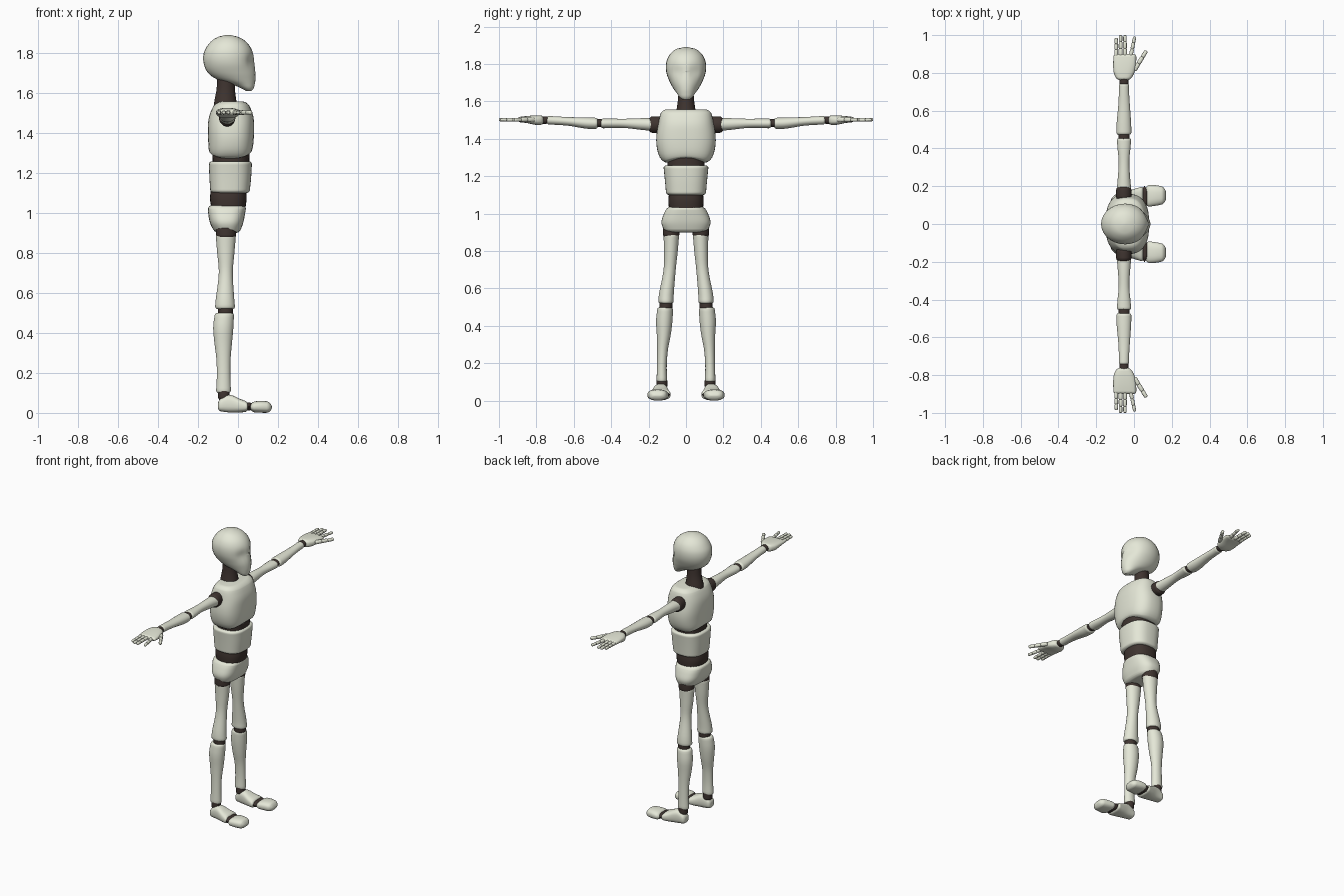
import bpy, bmesh, math
from mathutils import Vector, Matrix


def material(name, rgb):
    m = bpy.data.materials.new(name)
    m.diffuse_color = (*rgb, 1)
    return m


SHELL = material("shell", (0.78, 0.80, 0.68))
JOINT = material("joint", (0.05, 0.035, 0.03))


def sample(rings, t):
    """Smooth interpolation of the ring table at position t."""
    n = len(rings)
    i = 0
    while i < n - 2 and t > rings[i + 1][0]:
        i += 1

    def slope(k, c):
        a, b = rings[max(k - 1, 0)], rings[min(k + 1, n - 1)]
        return (b[c] - a[c]) / (b[0] - a[0])
    p, q = rings[i], rings[i + 1]
    h = q[0] - p[0]
    u = (t - p[0]) / h
    return [(2*u**3 - 3*u*u + 1) * p[c] + (u**3 - 2*u*u + u) * h * slope(i, c)
            + (3*u*u - 2*u**3) * q[c] + (u**3 - u*u) * h * slope(i + 1, c)
            for c in range(1, 5)]


def loft(name, axis, rings, mat=SHELL, r=0.012, power=2.0, side=1,
         matrix=None, warp=None, sides=28, steps=16):
    """Rings (t, a0, a1, b0, b1) along an axis, with ends rounded by r."""
    t0, t1 = rings[0][0], rings[-1][0]
    ts = {t0 + (t1 - t0) * k / steps for k in range(steps + 1)}
    if r:
        for f in (0.06, 0.2, 0.5, 1.0):
            ts |= {t0 + r * f, t1 - r * f}
    bm = bmesh.new()
    loops = []
    for t in sorted(ts):
        a0, a1, b0, b1 = sample(rings, t)
        d = min(t - t0, t1 - t)
        cut = r - math.sqrt(max(r*r - (r - d)**2, 0)) if d < r else 0
        ha, hb = (max(h - cut, h * 0.12) for h in ((a1 - a0) / 2, (b1 - b0) / 2))
        loop = []
        for k in range(sides):
            w = math.tau * k / sides
            c, s = math.cos(w), math.sin(w)
            a = (a0 + a1) / 2 + ha * math.copysign(abs(c) ** (2 / power), c)
            b = (b0 + b1) / 2 + hb * math.copysign(abs(s) ** (2 / power), s)
            v = Vector({'x': (t, a, b), 'y': (a, t, b), 'z': (a, b, t)}[axis])
            if matrix:
                v = matrix @ v
            if warp:
                v = warp(v)
            loop.append(bm.verts.new((v.x, v.y * side, v.z)))
        loops.append(loop)
    for p, q in zip(loops, loops[1:]):
        for k in range(sides):
            j = (k + 1) % sides
            bm.faces.new((p[k], p[j], q[j], q[k]))
    bm.faces.new(loops[0])
    bm.faces.new(loops[-1])
    bmesh.ops.recalc_face_normals(bm, faces=bm.faces)
    me = bpy.data.meshes.new(name)
    bm.to_mesh(me)
    bm.free()
    me.materials.append(mat)
    ob = bpy.data.objects.new(name, me)
    bpy.context.collection.objects.link(ob)
    bpy.ops.object.select_all(action='DESELECT')
    ob.select_set(True)
    bpy.context.view_layer.objects.active = ob
    bpy.ops.object.shade_smooth_by_angle(angle=math.radians(45))
    return ob


def mid(t, x0, x1, h):
    """Ring of the body, symmetric about y = 0."""
    return (t, x0, x1, -h, h)


def face(v):
    """Shallow eye hollows."""
    if v.x > 0:
        d = ((abs(v.y) - 0.045) / 0.03) ** 2 + ((v.z - 1.755) / 0.04) ** 2
        v.x -= 0.014 * math.exp(-d)
    return v


def rib_arch(v):
    """Raise the middle of the chest's lower edge."""
    f = max(0, 1 - (v.z - 1.265) / 0.08) * max(0, 1 - (v.y / 0.11) ** 2)
    v.z += 0.028 * f
    return v


# head and neck
loft("head", 'z', [mid(1.61, .04, .068, .018), mid(1.622, .018, .078, .034),
                   mid(1.645, -.035, .084, .05), mid(1.665, -.10, .087, .065),
                   mid(1.70, -.15, .087, .085), mid(1.75, -.172, .083, .104),
                   mid(1.80, -.171, .075, .107), mid(1.84, -.15, .055, .094),
                   mid(1.868, -.122, .025, .07), mid(1.883, -.092, -.008, .045),
                   mid(1.89, -.06, -.04, .01)], r=0, steps=34, warp=face)
loft("neck", 'z', [mid(1.50, -.125, .005, .062), mid(1.56, -.118, -.008, .05),
                   mid(1.62, -.107, -.015, .042), mid(1.70, -.105, -.015, .04)], JOINT)

# torso
loft("chest", 'z', [mid(1.265, -.14, .06, .108), mid(1.30, -.146, .071, .14),
                    mid(1.36, -.149, .078, .157), mid(1.42, -.151, .08, .158),
                    mid(1.48, -.145, .077, .148), mid(1.53, -.125, .06, .138),
                    mid(1.557, -.105, .045, .125)],
     r=.022, power=2.6, warp=rib_arch, sides=40)
loft("rib_joint", 'z', [mid(1.22, -.125, .055, .10), mid(1.33, -.13, .06, .10)],
     JOINT, power=2.4)
loft("belly", 'z', [mid(1.10, -.138, .058, .106), mid(1.18, -.143, .066, .113),
                    mid(1.258, -.146, .07, .121)], r=.015, power=2.6, sides=40)
loft("waist_joint", 'z', [mid(1.01, -.13, .035, .09), mid(1.07, -.14, .043, .094),
                          mid(1.12, -.135, .04, .09)], JOINT, power=2.4)
loft("pelvis", 'z', [mid(.90, -.115, .008, .112), mid(.95, -.14, .026, .131),
                     mid(1.0, -.149, .036, .118), mid(1.038, -.15, .042, .098)],
     r=.018, power=2.6, sides=40)


def ball(name, axis, t0, t1, box, side):
    loft(name, axis, [(t0, *box), (t1, *box)], JOINT, (t1 - t0) * .3, side=side, steps=4)


for s, tag in ((1, "left"), (-1, "right")):
    # leg
    ball(tag + "_hip", 'z', .87, .94, (-.11, -.01, .035, .124), s)
    loft(tag + "_thigh", 'z', [(.52, -.115, -.014, .066, .148), (.56, -.112, -.018, .066, .146),
                               (.70, -.096, -.026, .055, .120), (.80, -.104, -.018, .044, .118),
                               (.895, -.112, -.01, .036, .120)], side=s)
    ball(tag + "_knee", 'z', .485, .535, (-.10, -.024, .073, .143), s)
    loft(tag + "_shin", 'z', [(.10, -.11, -.035, .10, .158), (.18, -.106, -.038, .103, .155),
                              (.27, -.108, -.037, .097, .154), (.35, -.118, -.03, .082, .156),
                              (.43, -.124, -.023, .072, .160), (.50, -.115, -.02, .07, .152)], side=s)
    ball(tag + "_ankle", 'z', .06, .125, (-.10, -.042, .10, .158), s)

    # foot
    loft(tag + "_foot", 'x', [(-.10, .105, .165, .01, .062), (-.06, .10, .17, .004, .088),
                              (-.03, .096, .176, .002, .088), (.01, .088, .188, .002, .07),
                              (.05, .08, .20, .006, .056)], r=.015, power=2.7, side=s)
    ball(tag + "_toe_joint", 'y', .085, .20, (.034, .076, .012, .052), s)
    loft(tag + "_toes", 'x', [(.06, .09, .207, .004, .054), (.11, .096, .206, .001, .06),
                              (.15, .104, .198, .001, .057), (.17, .112, .19, .004, .05)],
         r=.025, power=2.5, side=s)

    # arm
    ball(tag + "_shoulder", 'y', .125, .20, (-.095, -.013, 1.432, 1.52), s)
    loft(tag + "_upper_arm", 'y', [(.178, -.092, -.014, 1.442, 1.51), (.24, -.086, -.02, 1.448, 1.51),
                                   (.33, -.081, -.025, 1.458, 1.507), (.41, -.088, -.018, 1.457, 1.508),
                                   (.455, -.09, -.015, 1.456, 1.508)], side=s)
    ball(tag + "_elbow", 'y', .44, .49, (-.082, -.024, 1.462, 1.505), s)
    loft(tag + "_forearm", 'y', [(.472, -.093, -.014, 1.453, 1.512), (.53, -.092, -.015, 1.454, 1.514),
                                 (.63, -.083, -.022, 1.47, 1.516), (.70, -.08, -.026, 1.475, 1.52),
                                 (.745, -.08, -.026, 1.477, 1.522)], side=s)
    ball(tag + "_wrist", 'y', .732, .785, (-.077, -.029, 1.48, 1.52), s)

    # hand
    loft(tag + "_palm", 'y', [(.762, -.09, -.02, 1.476, 1.524), (.80, -.107, .002, 1.474, 1.525),
                              (.85, -.11, .011, 1.484, 1.522), (.90, -.108, .012, 1.49, 1.516)],
         r=.014, power=2.7, side=s)
    fingers = [("little_finger", (-.094, .888), 0, (.036, .031, .031), .0105),
               ("ring_finger", (-.071, .89), 0, (.04, .036, .034), .011),
               ("middle_finger", (-.048, .89), 0, (.04, .036, .034), .011),
               ("index_finger", (-.018, .888), 12, (.04, .034, .033), .0105),
               ("thumb", (.002, .815), 32, (.042, .04, .038), .0125)]
    for name, (x, y), splay, lengths, w in fingers:
        m = Matrix.Translation((x, y, 1.502)) @ Matrix.Rotation(math.radians(-splay), 4, 'Z')
        t = 0
        for i, n in enumerate(lengths):
            a, b = w * (1 - .07 * i), w * (1 - .07 * (i + 1))
            loft(f"{tag}_{name}_{i + 1}", 'y', [(t - .002, -a, a, -a, a), (t + n, -b, b, -b, b)],
                 r=.006, power=2.3, side=s, matrix=m, sides=14, steps=2)
            t += n
